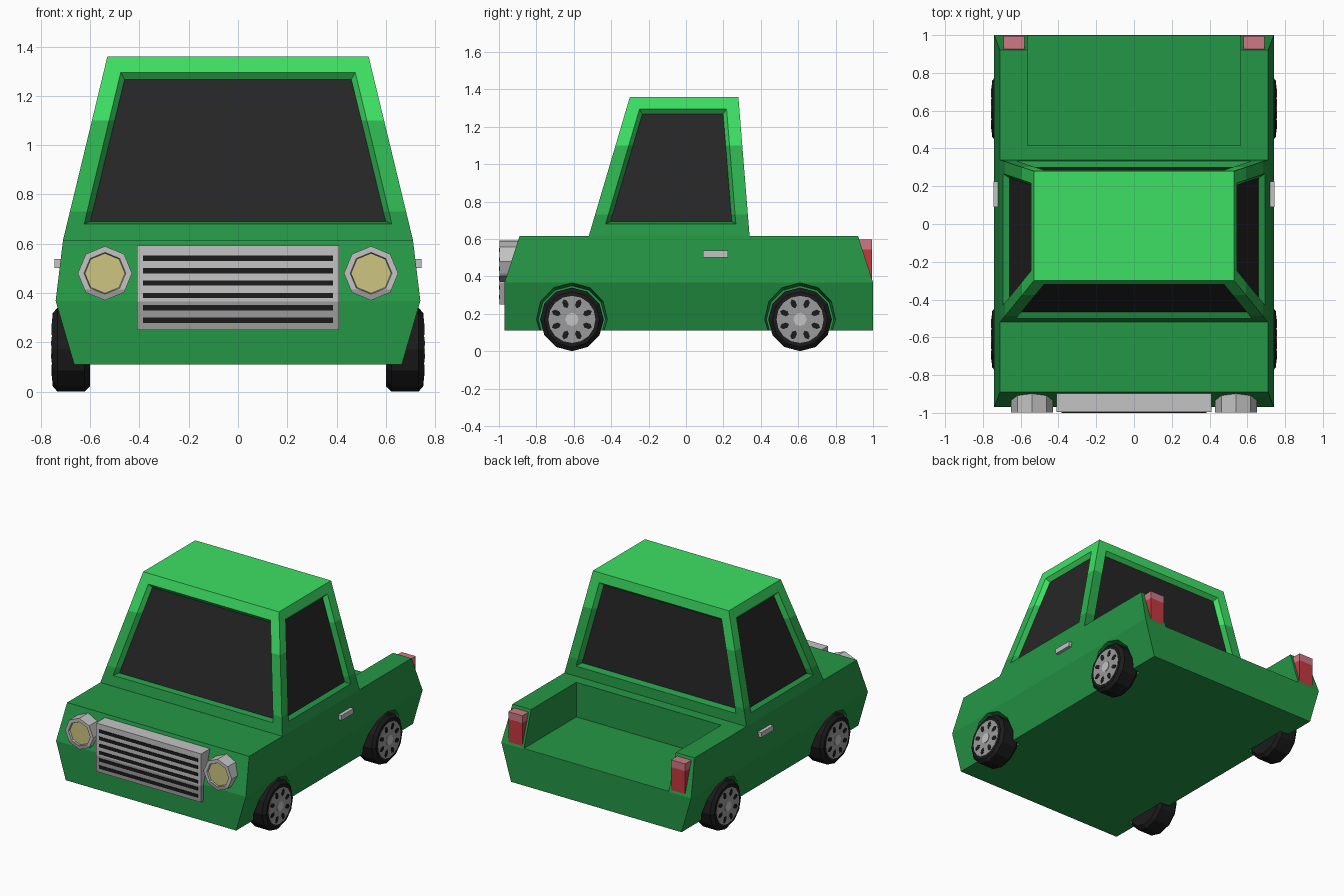
import bpy, bmesh, math
from mathutils import Matrix, Vector

if "Cube" in bpy.data.objects:
    bpy.data.objects.remove(bpy.data.objects["Cube"])


def mat(name, r, g, b):
    m = bpy.data.materials.new(name)
    m.diffuse_color = (r, g, b, 1)
    m.use_nodes = True
    m.node_tree.nodes["Principled BSDF"].inputs["Base Color"].default_value = m.diffuse_color
    return m


GREEN = mat("body green", 0.018, 0.305, 0.06)
MID = mat("middle green", 0.027, 0.44, 0.078)
BRIGHT = mat("bright green", 0.047, 0.745, 0.127)
GLASS = mat("dark glass", 0.019, 0.019, 0.019)
BLACK = mat("tyre black", 0.011, 0.011, 0.011)
LIGHT = mat("light metal", 0.55, 0.55, 0.55)
GREY = mat("grey metal", 0.33, 0.33, 0.33)
YELLOW = mat("lamp yellow", 0.62, 0.56, 0.22)
RED = mat("lamp red", 0.56, 0.04, 0.055)
PINK = mat("lamp pink", 0.62, 0.19, 0.23)


def finish(name, bm, mats):
    me = bpy.data.meshes.new(name)
    bm.to_mesh(me)
    bm.free()
    for m in mats:
        me.materials.append(m)
    ob = bpy.data.objects.new(name, me)
    bpy.context.collection.objects.link(ob)
    return ob


def bridge(bm, rings, mi=0):
    """Close a stack of equal rings into a solid; returns the end cap."""
    start = len(bm.faces)
    vs = [[bm.verts.new(p) for p in r] for r in rings]
    n = len(vs[0])
    faces = [bm.faces.new(vs[0][::-1])]
    for a, b in zip(vs, vs[1:]):
        for i in range(n):
            j = (i + 1) % n
            faces.append(bm.faces.new((a[i], a[j], b[j], b[i])))
    faces.append(bm.faces.new(vs[-1]))
    for f in faces:
        f.material_index = mi
    bmesh.ops.recalc_face_normals(bm, faces=faces)
    return faces[-1]


def loft(bm, levels):
    """Rectangular levels: (z, half width, y front, y back)."""
    bridge(bm, [[(-w, a, z), (w, a, z), (w, b, z), (-w, b, z)] for z, w, a, b in levels])


def box(bm, x0, x1, y0, y1, z0, z1, mi=0):
    bridge(bm, [[(x0, y0, z), (x1, y0, z), (x1, y1, z), (x0, y1, z)] for z in (z0, z1)], mi)


def lathe(bm, prof, n, M, mi=0):
    """Profile of (radius, height) turned about local z."""
    return bridge(bm, [[M @ Vector((r * math.cos(2 * math.pi * i / n),
                                    r * math.sin(2 * math.pi * i / n), h))
                        for i in range(n)] for r, h in prof], mi)


def slice_z(bm, z):
    bmesh.ops.bisect_plane(bm, geom=bm.verts[:] + bm.edges[:] + bm.faces[:],
                           plane_co=(0, 0, z), plane_no=(0, 0, 1))


def cut(ob, cutter):
    cutter.hide_render = True
    md = ob.modifiers.new("cut", 'BOOLEAN')
    md.operation, md.solver, md.object = 'DIFFERENCE', 'EXACT', cutter
    bpy.context.view_layer.objects.active = ob
    bpy.ops.object.modifier_apply(modifier=md.name)
    bpy.data.objects.remove(cutter)


def wheel_matrix(s, x, y):
    return Matrix.Translation((s * x, y, 0.17)) @ Matrix.Rotation(s * math.pi / 2, 4, 'Y')


WHEELS = [(s, y) for s in (1, -1) for y in (-0.61, 0.61)]

# Body with open cargo bed and wheel arches
bm = bmesh.new()
loft(bm, [(0.11, 0.665, -0.97, 1.0), (0.368, 0.74, -0.97, 1.0), (0.615, 0.71, -0.89, 0.92)])
body = finish("body", bm, [GREEN])
bm = bmesh.new()
box(bm, -0.565, 0.565, 0.415, 1.2, 0.371, 0.9)
cut(body, finish("bed_cutter", bm, [GREEN]))
for s, y in WHEELS:
    bm = bmesh.new()
    lathe(bm, [(0.18, 0), (0.195, 0.13), (0.195, 0.3)], 12, wheel_matrix(s, 0.6, y))
    cut(body, finish("arch_cutter", bm, [GREEN]))

# Cabin with recessed windows and green bands by height
bm = bmesh.new()
loft(bm, [(0.615, 0.71, -0.52, 0.34), (1.36, 0.53, -0.30, 0.28)])
bm.normal_update()
panes = [f for f in bm.faces if abs(f.normal.z) < 0.8]
bmesh.ops.inset_individual(bm, faces=panes, thickness=0.068, depth=0, use_even_offset=True)
bmesh.ops.inset_individual(bm, faces=panes, thickness=0.02, depth=-0.03, use_even_offset=True)
for f in panes:
    f.material_index = 3
slice_z(bm, 0.73)
slice_z(bm, 1.10)
for f in bm.faces:
    if f.material_index != 3:
        z = f.calc_center_median().z
        f.material_index = 0 if z < 0.73 else 1 if z < 1.10 else 2
finish("cabin", bm, [GREEN, MID, BRIGHT, GLASS])

# Grille with dark slots
bm = bmesh.new()
box(bm, -0.41, 0.41, -0.996, -0.86, 0.25, 0.592)
slice_z(bm, 0.365)
for f in bm.faces:
    f.material_index = int(f.calc_center_median().z < 0.365)
for i in range(6):
    z = 0.289 + i * 0.0505
    box(bm, -0.385, 0.385, -1.0, -0.994, z - 0.011, z + 0.011, 2)
finish("grille", bm, [LIGHT, GREY, BLACK])

for s, side in ((1, "right"), (-1, "left")):
    # Headlight: octagonal rim and sunken lens
    bm = bmesh.new()
    M = Matrix.Translation((s * 0.54, -0.88, 0.48)) @ Matrix.Rotation(math.pi / 2, 4, 'X')
    lens = lathe(bm, [(0.11, 0), (0.11, 0.118), (0.085, 0.118), (0.081, 0.106)], 8, M)
    lens.material_index = 2
    slice_z(bm, 0.415)
    for f in bm.faces:
        if f.material_index != 2:
            f.material_index = int(f.calc_center_median().z < 0.415)
    finish("headlight_" + side, bm, [LIGHT, GREY, YELLOW])

    # Tail light: red with paler top
    bm = bmesh.new()
    x0, x1 = sorted((s * 0.58, s * 0.69))
    box(bm, x0, x1, 0.925, 0.995, 0.372, 0.596)
    slice_z(bm, 0.545)
    for f in bm.faces:
        f.material_index = int(f.calc_center_median().z > 0.545)
    finish("tail_light_" + side, bm, [RED, PINK])

    # Door handle
    bm = bmesh.new()
    x0, x1 = sorted((s * 0.70, s * 0.745))
    box(bm, x0, x1, 0.09, 0.225, 0.502, 0.537)
    finish("door_handle_" + side, bm, [LIGHT])

# Wheels: bevelled tyre, rim disc, eight dark holes, hub cap
for s, y in WHEELS:
    bm = bmesh.new()
    M = wheel_matrix(s, 0, y)
    lathe(bm, [(0.148, 0.60), (0.17, 0.622), (0.17, 0.733), (0.148, 0.752)], 12, M)
    lathe(bm, [(0.126, 0.745), (0.126, 0.754)], 16, M, 1)
    lathe(bm, [(0.036, 0.75), (0.036, 0.758)], 8, M, 2)
    for i in range(8):
        R = Matrix.Rotation(math.pi * (i + 0.5) / 4, 4, 'Z')
        H = M @ R @ Matrix.Translation((0.09, 0, 0)) @ Matrix.Diagonal((1.4, 0.9, 1, 1))
        lathe(bm, [(0.018, 0.752), (0.018, 0.756)], 6, H, 0)
    name = ("front" if y < 0 else "rear") + ("_right" if s > 0 else "_left") + "_wheel"
    finish(name, bm, [BLACK, GREY, LIGHT])
